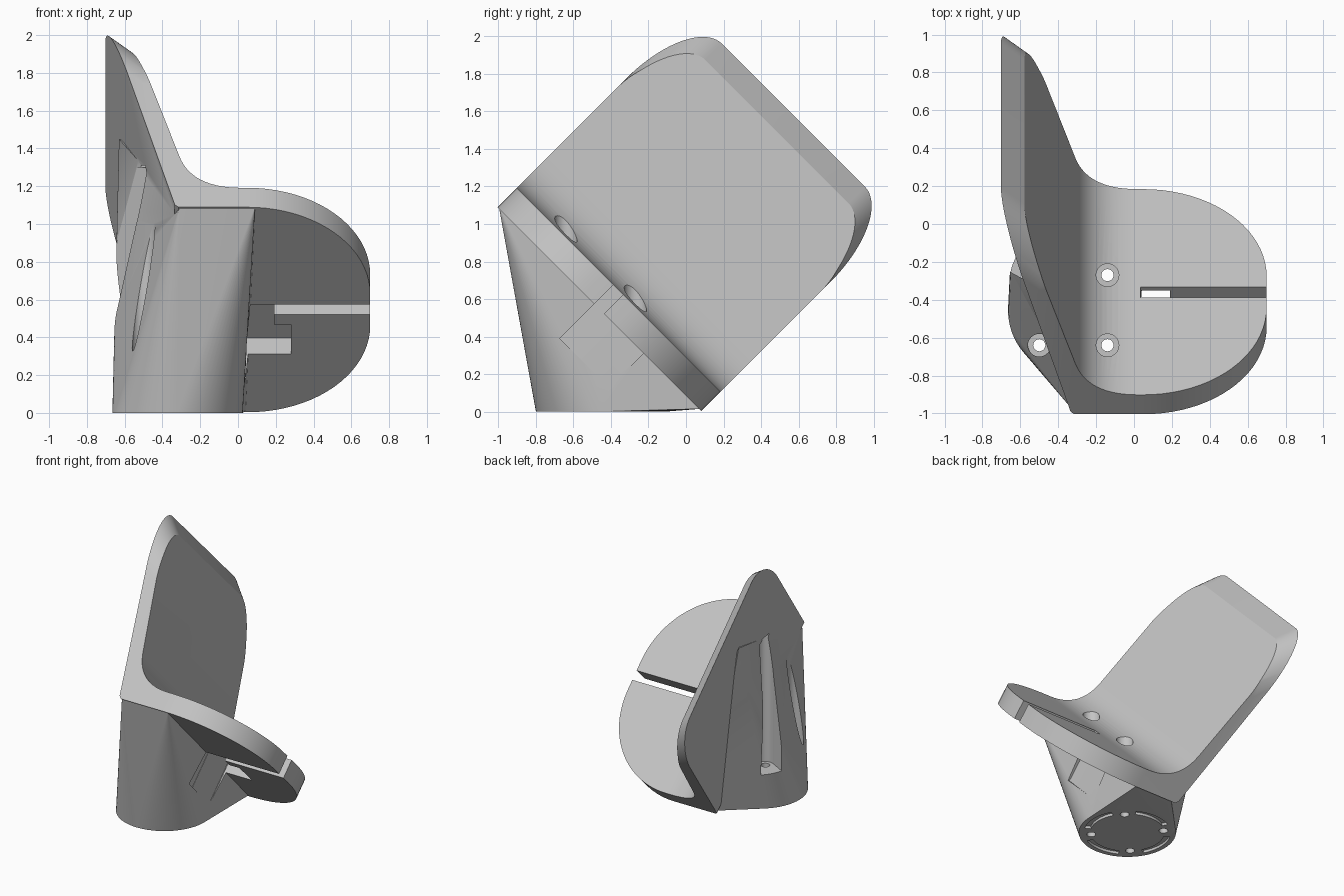
import bpy, bmesh
from math import sin, cos, pi, radians, sqrt
from mathutils import Vector

cube = bpy.data.objects.get("Cube")
if cube:
    bpy.data.objects.remove(cube)

S = sqrt(0.5)
U0, U1 = -0.055, 1.48          # extent of the bracket along its tilted length
UNDER, TOP = 0.06, 0.205       # underside and top of the mounting plate
CX, CY, R = -0.32, -0.455, 0.345   # round foot

grey = bpy.data.materials.new("plain grey")
grey.diffuse_color = (0.55, 0.55, 0.55, 1)
grey.use_nodes = True
grey.node_tree.nodes["Principled BSDF"].inputs["Base Color"].default_value = (0.55, 0.55, 0.55, 1)


def tilt(x, u, n):
    """Bracket frame (across, along, normal) to world, leaning 45 degrees."""
    return Vector((x, (n - u) * S, (n + u) * S))


def finish(name, bm):
    bmesh.ops.recalc_face_normals(bm, faces=bm.faces)
    mesh = bpy.data.meshes.new(name)
    bm.to_mesh(mesh)
    bm.free()
    mesh.materials.append(grey)
    ob = bpy.data.objects.new(name, mesh)
    bpy.context.collection.objects.link(ob)
    return ob


def loft(name, rings):
    """Closed solid through equally sized rings of points."""
    bm = bmesh.new()
    loops = [[bm.verts.new(p) for p in ring] for ring in rings]
    count = len(loops[0])
    for a, b in zip(loops, loops[1:]):
        for i in range(count):
            j = (i + 1) % count
            bm.faces.new((a[i], a[j], b[j], b[i]))
    bm.faces.new(loops[0])
    bm.faces.new(loops[-1])
    return finish(name, bm)


def tilted_box(name, x, u, n):
    return loft(name, [[tilt(a, b, c) for b, c in
                        ((u[0], n[0]), (u[1], n[0]), (u[1], n[1]), (u[0], n[1]))] for a in x])


def upright(name, outline, z0, z1):
    return loft(name, [[(x, y, z) for x, y in outline] for z in (z0, z1)])


def circle(x, y, r, sides=32):
    return [(x + r * cos(2 * pi * i / sides), y + r * sin(2 * pi * i / sides)) for i in range(sides)]


def combine(ob, other, operation):
    other.hide_render = True
    mod = ob.modifiers.new(operation.lower(), "BOOLEAN")
    mod.operation, mod.solver, mod.object = operation, "EXACT", other
    bpy.ops.object.select_all(action="DESELECT")
    bpy.context.view_layer.objects.active = ob
    ob.select_set(True)
    bpy.ops.object.modifier_apply(modifier=mod.name)
    bpy.data.objects.remove(other)


def quarter(cx, cy, a, b, start, steps=20):
    return [(cx + a * cos(radians(start + 90 * i / steps)),
             cy + b * sin(radians(start + 90 * i / steps))) for i in range(steps + 1)]


# L-shaped cross-section: flat plate, fillet, leaning wing
p0, p1, p2 = Vector((0.02, TOP)), Vector((-0.245, TOP)), Vector((-0.31, 0.44))
inner = [tuple(p0 * (1 - t) ** 2 + p1 * 2 * t * (1 - t) + p2 * t * t)
         for t in [i / 14 for i in range(15)]] + [(-0.635, 1.6)]
profile = [(0.9, UNDER), (0.9, TOP)] + inner + [(-0.722, 1.6), (-0.335, 0.08), (-0.315, UNDER)]
bracket = loft("bracket", [[tilt(x, u, n) for x, n in profile] for u in (U0 - 0.3, U1 + 0.3)])

# Plan outline of the plate with broad rounded corners
plan = [(-1.2, U0), *quarter(0.05, U0 + 0.65, 0.65, 0.65, 270),
        *quarter(0.05, U1 - 0.65, 0.65, 0.65, 0), (-1.2, U1)]
combine(bracket, loft("plan_cutter", [[tilt(x, u, n) for x, u in plan] for n in (-1, 3)]), "INTERSECT")

# Side outline of the wing, with a sloped end face
side = [(U0 - 0.001, -1), (U1 + 0.001, -1), *quarter(U1 - 0.229, 1.155, 0.23, 0.365, 0),
        *quarter(U0 + 0.229, 1.155, 0.23, 0.365, 90)]
rings = [[tilt(x, u, n + drop) for u, n in side] for x, drop in ((-0.9, 0.2), (-0.5, -0.2), (1, -0.2))]
combine(bracket, loft("side_cutter", rings), "INTERSECT")

# Body: hull between the round foot, the plate underside and the wing
bm = bmesh.new()
for x, y in circle(CX, CY, R, 72):
    bm.verts.new((x, y, 0))
for x, u, n in ((-0.31, U1 - 0.004, 0.066), (0.09, U1 - 0.004, 0.066), (0.04, U0 + 0.01, 0.066),
                (-0.28, U0 + 0.01, 0.066), (-0.63, 0.85, 1.2)):
    bm.verts.new(tilt(x, u, n))
hull = bmesh.ops.convex_hull(bm, input=bm.verts)
loose = {g for g in hull["geom_interior"] + hull["geom_unused"] if isinstance(g, bmesh.types.BMVert)}
bmesh.ops.delete(bm, geom=list(loose), context="VERTS")
body = finish("body", bm)

# Keep the body out of the open corner of the bracket
space = [(x - 0.02, n - 0.03) for x, n in inner] + [(-0.665, 3), (2, 3), (2, TOP - 0.03)]
combine(body, loft("space_cutter", [[tilt(x, u, n) for x, n in space] for u in (-1, 3)]), "DIFFERENCE")
combine(bracket, body, "UNION")

# Four counterbored screw holes
for dx in (-0.18, 0.18):
    for dy in (-0.185, 0.185):
        x, y = CX + dx, CY + dy
        combine(bracket, upright("bore_cutter", circle(x, y, 0.06), 0.3, 1.31), "DIFFERENCE")
        combine(bracket, upright("hole_cutter", circle(x, y, 0.032, 24), -0.1, 0.4), "DIFFERENCE")

# Channel opening the rear outer bore to the side
channel = [(-0.5, -0.27), (-0.543, -0.313), (-0.75, -0.2), (-0.66, -0.02), (-0.458, -0.227)]
combine(bracket, upright("channel_cutter", channel, 0.302, 1.3), "DIFFERENCE")

# Open slot in the plate and the stepped pocket beneath it
for name, x, u, n in (("slot", (0.035, 1), (0.677, 0.752), (-0.2, 0.5)),
                      ("pocket", (0.037, 0.19), (0.385, 0.751), (-0.2, 0.18)),
                      ("step", (0.039, 0.28), (0.38, 0.6), (-0.2, 0.18))):
    combine(bracket, tilted_box(name + "_cutter", x, u, n), "DIFFERENCE")

# Curved recesses around the foot
for k in range(4):
    angles = [radians(90 * k - 28 + 4 * i) for i in range(15)]
    arc = [(CX + 0.31 * cos(a), CY + 0.31 * sin(a)) for a in angles]
    arc += [(CX + 0.265 * cos(a), CY + 0.265 * sin(a)) for a in reversed(angles)]
    combine(bracket, upright("recess_cutter", arc, -0.1, 0.02), "DIFFERENCE")

bpy.ops.object.select_all(action="DESELECT")
bpy.context.view_layer.objects.active = bracket
bracket.select_set(True)
bpy.ops.object.shade_smooth_by_angle(angle=radians(25))
